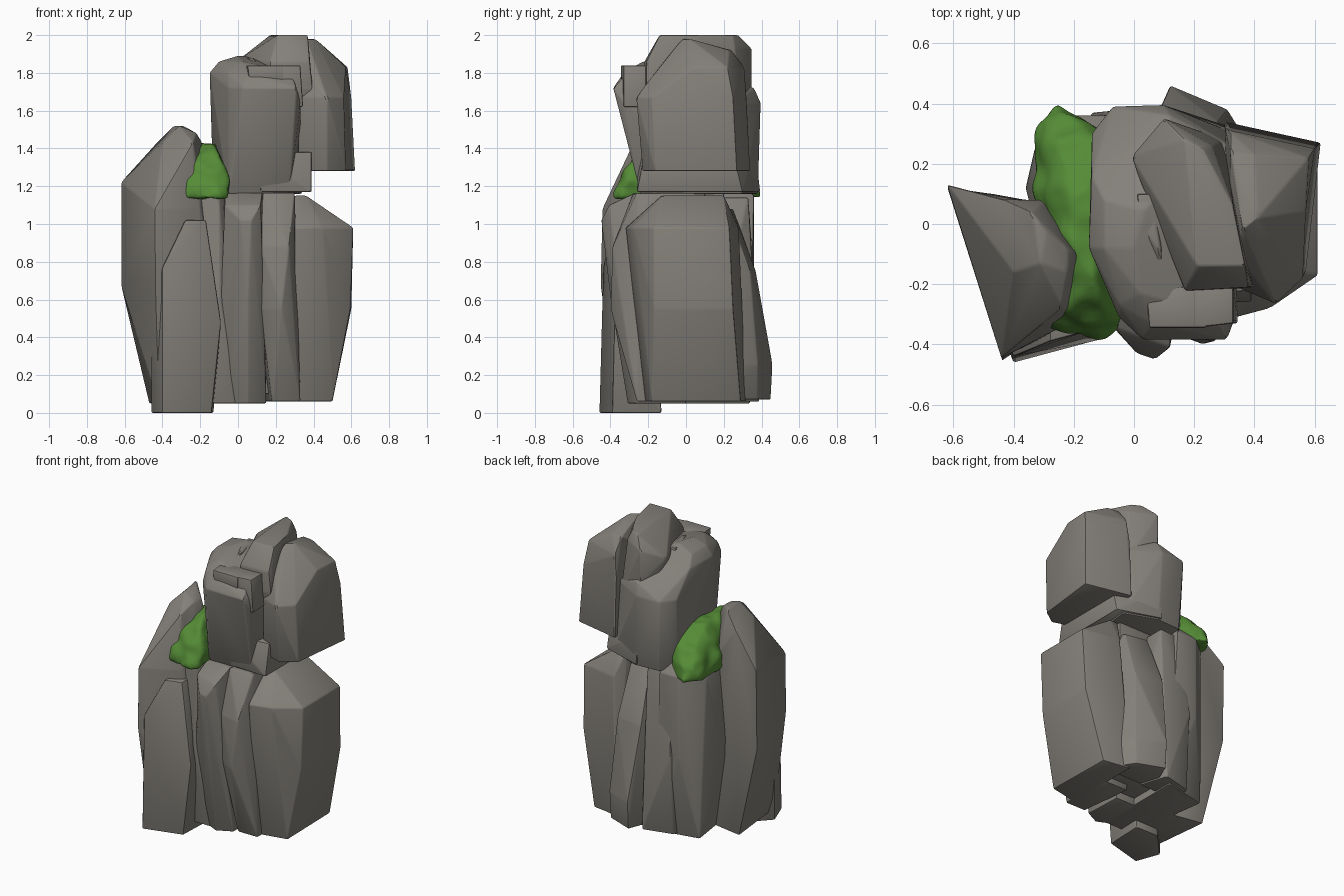
import bpy
import bmesh
from math import radians
from mathutils import Vector, noise

default_cube = bpy.data.objects.get("Cube")
if default_cube:
    bpy.data.objects.remove(default_cube, do_unlink=True)


def make_material(name, colour, roughness=.9):
    """One flat colour for viewport and render."""
    material = bpy.data.materials.new(name)
    material.use_nodes = True
    material.diffuse_color = (*colour, 1)
    shader = next(n for n in material.node_tree.nodes if n.type == "BSDF_PRINCIPLED")
    shader.inputs["Base Color"].default_value = (*colour, 1)
    shader.inputs["Roughness"].default_value = roughness
    return material


stone = make_material("warm grey stone", (.23, .216, .193))
moss_green = make_material("moss green", (.09, .26, .037))


def activate(obj):
    bpy.ops.object.select_all(action="DESELECT")
    obj.select_set(True)
    bpy.context.view_layer.objects.active = obj


def make_rock(name, rings, material=stone, chamfer=.008):
    """Chiselled stone: a convex hull round horizontal rings, with softened edges."""
    bm = bmesh.new()
    for z, corners in rings.items():
        for x, y in corners:
            bm.verts.new((x, y, z))
    hull = bmesh.ops.convex_hull(bm, input=bm.verts[:])
    loose = {v for v in hull["geom_interior"] + hull["geom_unused"]
             if isinstance(v, bmesh.types.BMVert)}
    bmesh.ops.delete(bm, geom=list(loose), context="VERTS")
    # Merge nearly coplanar triangles into broad facets
    bmesh.ops.dissolve_limit(bm, angle_limit=radians(7), verts=bm.verts[:], edges=bm.edges[:])
    if chamfer:
        bmesh.ops.bevel(bm, geom=bm.edges[:], offset=chamfer, segments=2,
                        profile=.5, affect="EDGES", clamp_overlap=True)
    bmesh.ops.recalc_face_normals(bm, faces=bm.faces[:])
    mesh = bpy.data.meshes.new(name)
    bm.to_mesh(mesh)
    bm.free()
    mesh.materials.append(material)
    rock = bpy.data.objects.new(name, mesh)
    bpy.context.collection.objects.link(rock)
    activate(rock)
    bpy.ops.object.shade_smooth_by_angle(angle=radians(28))
    return rock


# Tall leaning slab and the short pillar in front of it
make_rock("right_tall_slab", {
    .05: [(-.47, .1), (-.42, -.36), (-.18, -.28), (-.25, .06)],
    .68: [(-.62, .12), (-.44, -.455), (-.14, -.3), (-.27, .08)],
    1.08: [(-.44, -.445), (-.2, -.32)],
    1.22: [(-.62, .13), (-.19, -.27), (-.18, -.1), (-.29, .08)],
    1.43: [(-.43, .08), (-.4, -.16), (-.24, -.28), (-.19, -.1)],
    1.52: [(-.34, .04), (-.31, -.13), (-.29, -.03)],
    1.48: [(-.22, -.08), (-.22, -.16)],
})
make_rock("front_short_pillar", {
    0: [(-.46, -.3), (-.4, -.46), (-.14, -.39), (-.13, -.13), (-.3, -.13)],
    .48: [(-.46, -.3), (-.4, -.46), (-.09, -.38), (-.12, -.15)],
    .77: [(-.4, -.44), (-.4, -.28)],
    1.02: [(-.28, -.39), (-.17, -.36), (-.17, -.22), (-.27, -.22)],
})

# Lower ring of upright columns round a core
make_rock("inner_core", {
    .1: [(-.1, -.15), (.3, -.15), (.3, .2), (-.1, .2)],
    1.2: [(-.04, -.18), (.28, -.18), (.28, .2), (-.04, .2)],
})
make_rock("mossy_column", {
    .05: [(-.3, .28), (-.22, -.28), (0, -.28), (0, .34)],
    .6: [(-.36, .12), (-.34, .25), (-.2, .36), (0, .36), (-.24, -.3), (-.1, -.33)],
    1.15: [(-.33, .25), (-.2, .36), (-.05, .36), (-.26, -.28), (-.1, -.32), (-.05, -.2)],
    1.33: [(-.2, .1), (-.2, -.1), (-.08, .2), (-.1, -.15)],
})
make_rock("front_middle_column", {
    .05: [(-.08, -.25), (.05, -.31), (.15, -.26), (.14, 0), (-.08, 0)],
    .6: [(-.09, -.32), (.05, -.4), (.12, -.34), (.12, 0), (-.08, 0)],
    1.02: [(.01, -.43), (.07, -.45)],
    1.1: [(-.07, -.34), (.12, -.41), (.13, -.2), (-.08, -.1)],
    1.165: [(-.07, -.22), (.13, -.27), (.13, 0), (-.06, 0)],
})
make_rock("front_left_column", {
    .06: [(.17, -.2), (.18, -.26), (.33, -.26), (.33, .1), (.14, .1)],
    .55: [(.12, -.34), (.23, -.4), (.3, -.34), (.32, .1), (.1, .1)],
    .88: [(.12, -.36), (.27, -.39), (.3, -.3)],
    1.165: [(.13, -.28), (.3, -.26), (.3, .1), (.12, .1)],
})
make_rock("left_broad_column", {
    .06: [(.3, -.22), (.5, -.18), (.49, .29), (.3, .32)],
    .55: [(.3, -.25), (.595, -.17), (.6, .25), (.4, .3)],
    .98: [(.3, -.32), (.45, -.28), (.61, -.17), (.61, .23), (.35, .28)],
    1.15: [(.3, -.13), (.3, .2), (.36, .2), (.36, -.12)],
})
make_rock("back_left_column", {
    .07: [(.02, .2), (.12, .45), (.3, .38), (.42, .2)],
    .25: [(.02, .2), (.12, .46), (.31, .38), (.42, .2)],
    .75: [(.08, .37), (.28, .34), (.38, .15), (.05, .1)],
    1.08: [(.1, .25), (.26, .22), (.3, .05), (.1, .05)],
})
make_rock("back_middle_column", {
    .06: [(-.2, .2), (-.14, .34), (.06, .39), (.12, .2)],
    .6: [(-.2, .2), (-.14, .37), (.06, .38), (.14, .2)],
    1.14: [(-.1, .32), (.06, .33), (.06, .1), (-.1, .1)],
})

# Upper boulders
make_rock("upper_main_block", {
    1.16: [(-.13, .28), (-.05, -.24), (.27, -.24), (.34, .3), (-.05, .37), (.12, .38)],
    1.64: [(-.14, .3), (-.07, .39), (.1, .395), (.33, -.33), (.34, .25)],
    1.72: [(-.05, -.31), (.03, -.385), (.31, -.385), (.12, .36)],
    1.8: [(-.15, -.08), (-.14, .16), (-.05, -.27), (.06, -.33), (.28, -.3)],
    1.86: [(-.1, .08), (-.1, -.08), (.02, -.23), (.1, .12)],
    1.89: [(.01, .05), (.04, .05), (0, -.08)],
})
make_rock("upper_base_ledge", {
    1.17: [(.12, -.25), (.39, -.26), (.39, .3), (.1, .395)],
    1.38: [(.1, -.25), (.39, -.22), (.39, .25), (.1, .37)],
})
make_rock("upper_left_boulder", {
    1.28: [(.32, -.18), (.47, -.23), (.57, -.16), (.62, .27), (.3, .34)],
    1.67: [(.32, -.2), (.47, -.265), (.56, -.18), (.6, .25), (.3, .32)],
    1.83: [(.57, .04), (.58, .22), (.32, .31), (.37, -.14)],
    1.92: [(.4, .23), (.32, .24)],
    1.98: [(.36, -.02), (.41, .02)],
})
make_rock("crown_boulder", {
    1.55: [(.1, .32), (.3, .28), (.36, -.18), (.2, -.2)],
    1.72: [(.17, -.23), (.395, -.21), (.33, .1), (.26, .28), (.1, .35)],
    1.86: [(.17, -.22), (.38, -.21), (-.01, .22), (.33, .1)],
    1.93: [(.1, .35), (.26, .26)],
    2: [(.21, -.14), (.37, -.14), (.33, .06), (.23, .25), (.17, .28)],
})

# Small bracket of stone under the crown
make_rock("bracket_block", {
    1.62: [(.24, -.2), (.25, -.335), (.345, -.33), (.34, -.2)],
    1.84: [(.2, -.2), (.2, -.345), (.33, -.33), (.33, -.2)],
})
make_rock("bracket_arm", {
    1.75: [(.06, -.22), (.06, -.345), (.24, -.345), (.24, -.2)],
    1.84: [(.04, -.22), (.05, -.345), (.24, -.345), (.24, -.2)],
})
make_rock("cap_ledge", {
    1.76: [(.01, .1), (.1, .1), (.1, -.24), (.04, -.24)],
    1.88: [(.01, .1), (.06, .1), (.09, -.1), (.02, 0)],
})

# Moss blanket draped over its column
moss = make_rock("moss_blanket", {
    1.14: [(-.3, -.34), (-.22, -.36), (-.11, -.39), (-.05, -.35), (-.34, .08), (-.34, .3),
           (-.26, .4), (-.1, .32)],
    1.23: [(-.28, -.33), (-.11, -.36), (-.04, -.32), (-.33, .1), (-.3, .35), (-.24, .38)],
    1.34: [(-.22, -.28), (-.09, -.29), (-.28, .12), (-.25, .25), (-.09, .28)],
    1.425: [(-.21, -.08), (-.13, -.2), (-.11, .14), (-.2, .1)],
}, moss_green, chamfer=0)
remesh = moss.modifiers.new("even_grid", "REMESH")
remesh.mode = "VOXEL"
remesh.voxel_size = .015
soften = moss.modifiers.new("soften", "SMOOTH")
soften.iterations = 6
activate(moss)
for modifier_name in ("even_grid", "soften"):
    bpy.ops.object.modifier_apply(modifier=modifier_name)
lumps = [v.normal * noise.noise(Vector(v.co) * 13) * .015 for v in moss.data.vertices]
for vertex, lump in zip(moss.data.vertices, lumps):
    vertex.co += lump
bpy.ops.object.shade_smooth()
